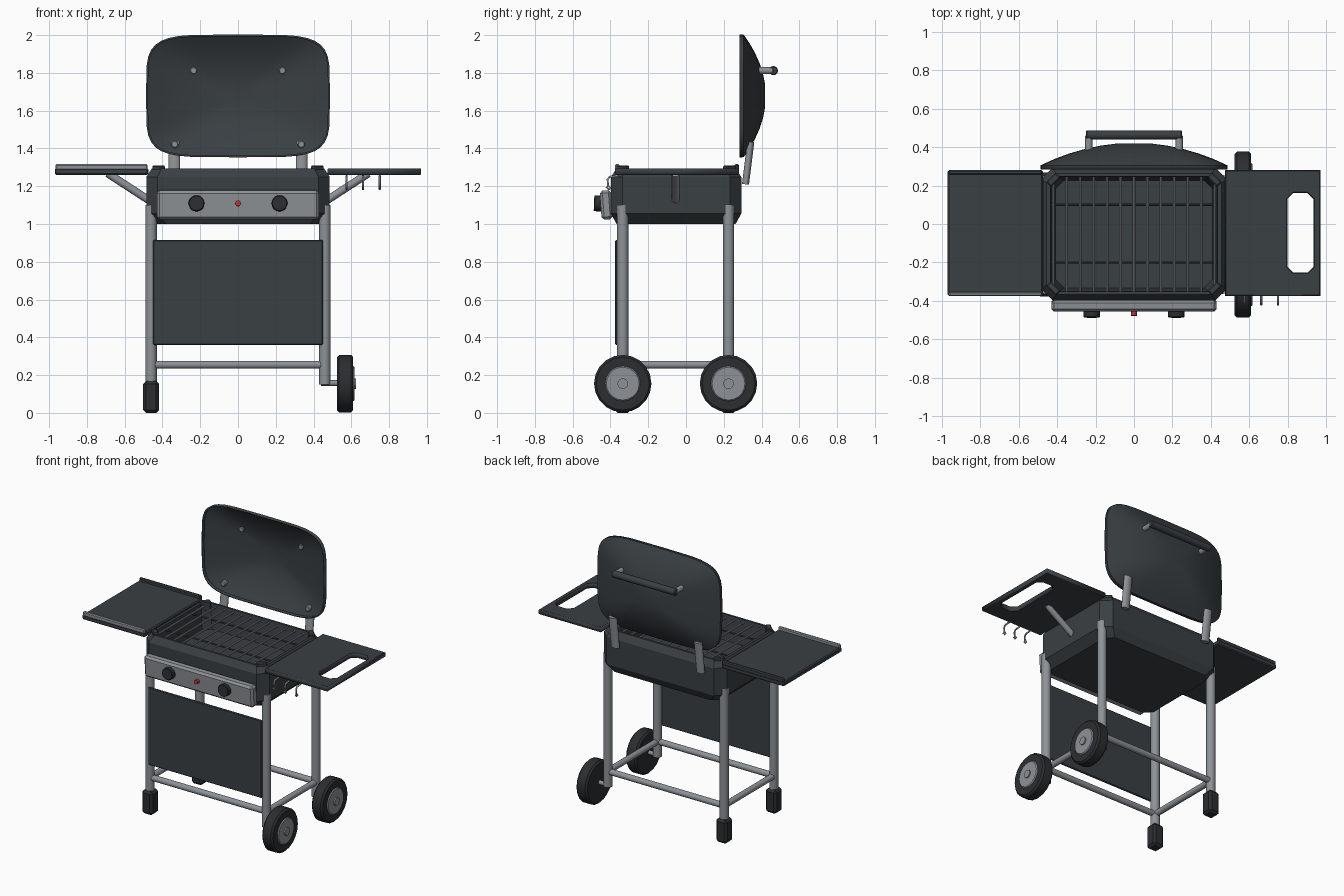
import bpy, bmesh, math
from mathutils import Vector, Matrix

if "Cube" in bpy.data.objects:
    bpy.data.objects.remove(bpy.data.objects["Cube"])


def mat(name, c):
    m = bpy.data.materials.new(name)
    m.diffuse_color = (*c, 1)
    m.use_nodes = True
    m.node_tree.nodes["Principled BSDF"].inputs["Base Color"].default_value = m.diffuse_color
    return m


DARK = mat("dark_enamel", (0.042, 0.050, 0.056))
BLACK = mat("black_rubber", (0.024, 0.027, 0.029))
METAL = mat("grey_metal", (0.27, 0.29, 0.31))
RED = mat("red_button", (0.55, 0.03, 0.03))


def finish(name, bm, m, angle=35):
    bmesh.ops.recalc_face_normals(bm, faces=bm.faces[:])
    me = bpy.data.meshes.new(name)
    bm.to_mesh(me)
    bm.free()
    me.materials.append(m)
    me.shade_smooth()
    me.set_sharp_from_angle(angle=math.radians(angle))
    ob = bpy.data.objects.new(name, me)
    bpy.context.collection.objects.link(ob)
    return ob


def box(name, lo, hi, m, bevel=0.006, rot=None):
    lo, hi = Vector(lo), Vector(hi)
    bm = bmesh.new()
    bmesh.ops.create_cube(bm, size=1)
    bmesh.ops.scale(bm, vec=hi - lo, verts=bm.verts)
    if bevel:
        bmesh.ops.bevel(bm, geom=bm.edges[:], offset=bevel, segments=1, affect='EDGES')
    if rot:
        bmesh.ops.rotate(bm, matrix=Matrix.Rotation(rot[0], 3, rot[1]), verts=bm.verts)
    bmesh.ops.translate(bm, vec=(lo + hi) / 2, verts=bm.verts)
    return finish(name, bm, m, 20)


def rod(name, a, b, r, m, seg=16, bevel=0, flat=1.0):
    """Cylinder from a to b; flat squashes one side axis."""
    a, b = Vector(a), Vector(b)
    bm = bmesh.new()
    bmesh.ops.create_cone(bm, cap_ends=True, segments=seg, radius1=r, radius2=r, depth=(b - a).length)
    if bevel:
        rims = [e for e in bm.edges if abs(e.verts[0].co.z - e.verts[1].co.z) < 1e-5]
        bmesh.ops.bevel(bm, geom=rims, offset=bevel, segments=1, affect='EDGES')
    bmesh.ops.scale(bm, vec=(1, flat, 1), verts=bm.verts)
    q = Vector((0, 0, 1)).rotation_difference(b - a)
    bmesh.ops.transform(bm, matrix=Matrix.Translation((a + b) / 2) @ q.to_matrix().to_4x4(), verts=bm.verts)
    return finish(name, bm, m, 40)


def rings(name, loops, m, cap_start=True, cap_end=True, angle=20):
    """Skin a list of equally long point loops."""
    bm = bmesh.new()
    rows = [[bm.verts.new(p) for p in loop] for loop in loops]
    n = len(rows[0])
    for r0, r1 in zip(rows, rows[1:]):
        for i in range(n):
            bm.faces.new((r0[i], r0[(i + 1) % n], r1[(i + 1) % n], r1[i]))
    if cap_start:
        bm.faces.new(rows[0])
    if cap_end:
        bm.faces.new(rows[-1])
    return finish(name, bm, m, angle)


def curve(name, splines, m, cyclic, **props):
    cu = bpy.data.curves.new(name, 'CURVE')
    for k, v in props.items():
        setattr(cu, k, v)
    for pts in splines:
        s = cu.splines.new('POLY')
        s.points.add(len(pts) - 1)
        for p, co in zip(s.points, pts):
            p.co = (*co, 1)
        s.use_cyclic_u = cyclic
    cu.materials.append(m)
    ob = bpy.data.objects.new(name, cu)
    bpy.context.collection.objects.link(ob)
    return ob


def octagon(hx, hy, c, z, cy=-0.0525):
    q = [(hx, hy - c), (hx - c, hy), (c - hx, hy), (-hx, hy - c),
         (-hx, c - hy), (c - hx, -hy), (hx - c, -hy), (hx, c - hy)]
    return [(x, y + cy, z) for x, y in q]


LX, FY, BY = 0.46, -0.335, 0.225

# legs, feet, wheels
for y, tag in ((FY, "front"), (BY, "back")):
    rod(f"{tag}_left_leg", (-LX, y, 0.12), (-LX, y, 1.1), 0.03, METAL)
    rod(f"{tag}_right_leg", (LX, y, 0.15), (LX, y, 1.1), 0.03, METAL)
    box(f"{tag}_foot", (-LX - 0.043, y - 0.043, 0), (-LX + 0.043, y + 0.043, 0.168), BLACK, 0.016)
    rod(f"{tag}_wheel", (0.524, y, 0.155), (0.61, y, 0.155), 0.152, BLACK, 20, 0.012)
    rod(f"{tag}_hubcap", (0.58, y, 0.155), (0.617, y, 0.155), 0.093, METAL, 20, 0.006)
    rod(f"{tag}_hub_nut", (0.61, y, 0.155), (0.626, y, 0.155), 0.028, METAL, 12)
    rod(f"{tag}_axle", (0.44, y, 0.158), (0.54, y, 0.158), 0.015, METAL, 12)
    rod(f"{tag}_rail", (-LX, y, 0.255), (LX, y, 0.255), 0.021, METAL)
for x, tag in ((-LX, "left"), (LX, "right")):
    rod(f"{tag}_rail", (x, FY, 0.255), (x, BY, 0.255), 0.021, METAL)

# front cover sheet
box("front_cover", (-0.45, -0.375, 0.36), (0.45, -0.36, 0.915), DARK, 0.005)

# firebox: faceted tub with sloped rim and hollow inside
rings("firebox", [octagon(0.43, 0.315, 0.05, 1.0), octagon(0.485, 0.345, 0.06, 1.055),
                  octagon(0.485, 0.345, 0.06, 1.25), octagon(0.455, 0.315, 0.05, 1.295),
                  octagon(0.435, 0.30, 0.045, 1.295), octagon(0.41, 0.28, 0.045, 1.12)], DARK)
for sx in (-1, 1):
    for y, sy in ((-0.335, -1), (0.23, 1)):
        box("rim_corner", (sx * 0.42 - 0.018, y - 0.035, 1.24), (sx * 0.42 + 0.018, y + 0.035, 1.31),
            DARK, 0.006, (sx * sy * math.radians(45), 'Z'))

# cooking grate
for i in range(13):
    x = -0.42 + 0.07 * i
    rod("grate_bar", (x, -0.355, 1.275), (x, 0.25, 1.275), 0.007, METAL, 8)
for y in (-0.2, 0.1):
    rod("grate_support", (-0.43, y, 1.262), (0.43, y, 1.262), 0.006, DARK, 8)

# control panel, knobs, button
box("control_panel", (-0.43, -0.452, 1.024), (0.43, -0.392, 1.178), METAL, 0.014, (math.radians(4), 'X'))
for x in (-0.22, 0.22):
    rod("knob", (x, -0.44, 1.108), (x, -0.487, 1.11), 0.042, BLACK, 20, 0.004)
rod("igniter_button", (0, -0.44, 1.108), (0, -0.478, 1.11), 0.015, RED, 12)

# left shelf with raised lips
box("left_shelf", (-0.97, -0.375, 1.26), (-0.475, 0.28, 1.295), DARK, 0.007)
for y in (-0.364, 0.269):
    box("shelf_lip", (-0.965, y - 0.011, 1.285), (-0.478, y + 0.011, 1.317), METAL if y < 0 else DARK, 0.006)

# right shelf with chamfered handle slot
outer = [(0.48, -0.37, 0), (0.965, -0.37, 0), (0.965, 0.275, 0), (0.48, 0.275, 0)]
hole = [(x + 0.867, y, 0) for x, y, _ in octagon(0.073, 0.212, 0.034, 0, -0.046)]
shelf = curve("right_shelf", [outer, hole], DARK, True, dimensions='2D', fill_mode='BOTH',
              extrude=0.0125, bevel_depth=0.005, bevel_resolution=0)
shelf.location.z = 1.2775

# tool hooks under the right shelf front edge
for x in (0.575, 0.662, 0.75):
    curve("tool_hook", [[(x, -0.36, 1.255), (x, -0.405, 1.25), (x, -0.415, 1.235), (x, -0.413, 1.205),
                         (x, -0.398, 1.188), (x, -0.41, 1.184), (x, -0.421, 1.198)]], METAL, False,
          dimensions='3D', bevel_depth=0.006, bevel_resolution=1, use_fill_caps=True)

# shelf braces
for s in (-1, 1):
    rod("shelf_brace", (s * 0.47, -0.055, 1.125), (s * 0.69, -0.055, 1.268), 0.021, METAL, 12)


# open lid: domed shell standing upright, bulging backwards
def lid_ring(t, y, n=36, p=2 / 5):
    pts = []
    for i in range(n):
        c, s = math.cos(2 * math.pi * i / n), math.sin(2 * math.pi * i / n)
        pts.append((t * 0.482 * math.copysign(abs(c) ** p, c), y,
                    1.678 + t * 0.32 * math.copysign(abs(s) ** p, s)))
    return pts


dome = [lid_ring(t, 0.303 + 0.115 * (1 - t * t)) for t in (1, 0.86, 0.7, 0.53, 0.36, 0.18)]
lid = rings("lid", [lid_ring(1, 0.284)] + dome, DARK, cap_start=False, angle=35)
sol = lid.modifiers.new("thickness", 'SOLIDIFY')
sol.thickness, sol.offset = 0.01, 0

# lid handle
rod("lid_handle", (-0.25, 0.463, 1.812), (0.25, 0.463, 1.812), 0.024, DARK, 16, 0.005)
for s in (-1, 1):
    rod("handle_post", (s * 0.235, 0.37, 1.812), (s * 0.235, 0.463, 1.812), 0.019, METAL, 12, 0.004)
    # hinge arms with bolts showing inside the lid
    rod("hinge_arm", (s * 0.337, 0.315, 1.21), (s * 0.337, 0.343, 1.435), 0.031, METAL, 16, 0, 0.6)
    rod("hinge_bolt", (s * 0.335, 0.305, 1.422), (s * 0.335, 0.345, 1.422), 0.02, METAL, 12, 0.005)
